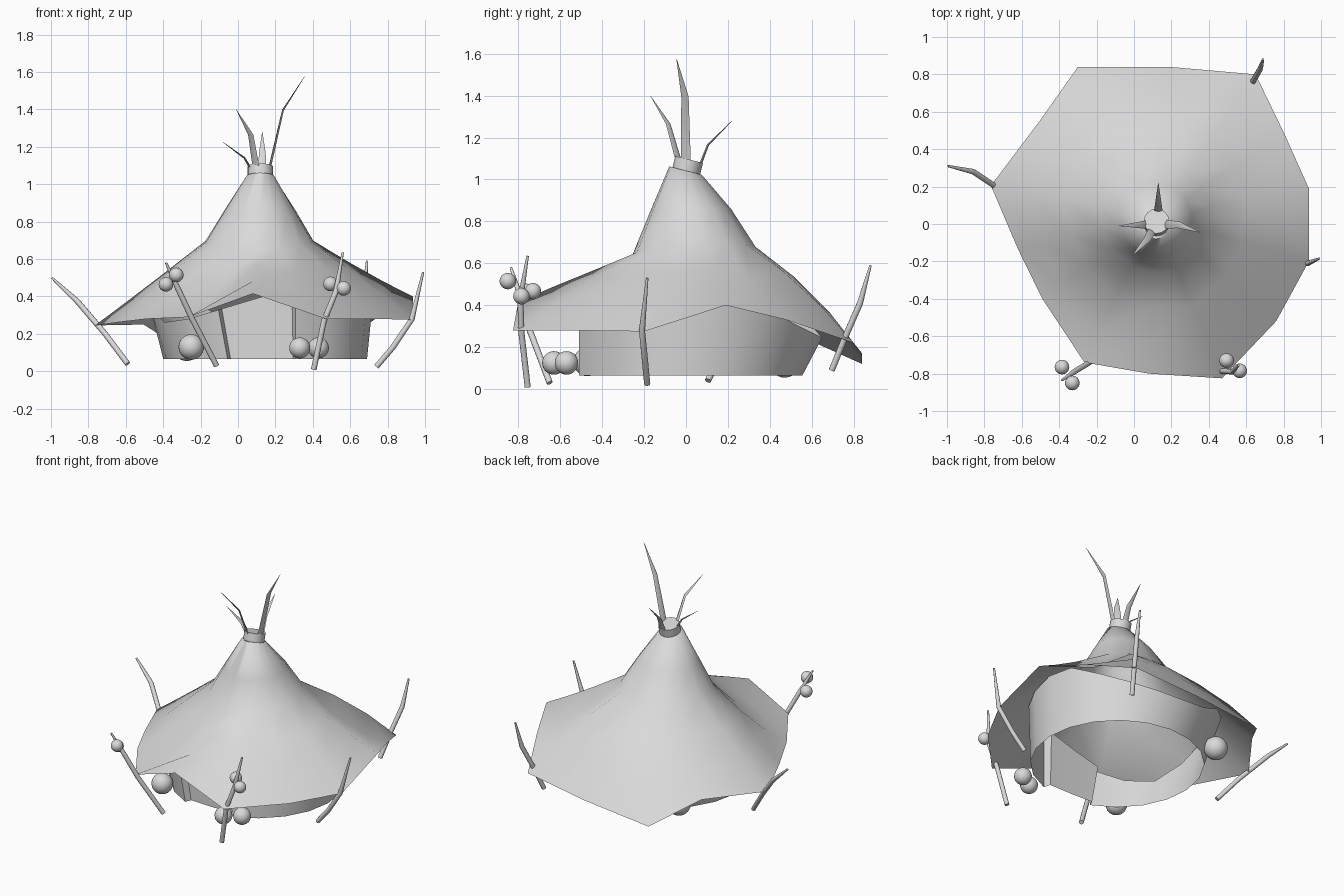
import bpy, bmesh
from math import sin, cos, atan2, radians
from mathutils import Vector
from mathutils.bvhtree import BVHTree

cube = bpy.data.objects.get("Cube")
if cube:
    bpy.data.objects.remove(cube, do_unlink=True)

# One plain grey for everything
grey = bpy.data.materials.new("plain_grey")
grey.use_nodes = True
colour = (0.7, 0.7, 0.7, 1)
grey.diffuse_color = colour
grey.node_tree.nodes["Principled BSDF"].inputs["Base Color"].default_value = colour


def finish(name, bm, angle=40):
    bmesh.ops.recalc_face_normals(bm, faces=bm.faces)
    mesh = bpy.data.meshes.new(name)
    bm.to_mesh(mesh)
    bm.free()
    mesh.materials.append(grey)
    obj = bpy.data.objects.new(name, mesh)
    bpy.context.collection.objects.link(obj)
    bpy.ops.object.select_all(action='DESELECT')
    obj.select_set(True)
    bpy.context.view_layer.objects.active = obj
    bpy.ops.object.shade_smooth_by_angle(angle=radians(angle))
    return obj


def loft(rings, cap_start=False, cap_end=False):
    """Join closed rings of points with quads."""
    bm = bmesh.new()
    loops = [[bm.verts.new(p) for p in ring] for ring in rings]
    n = len(loops[0])
    for low, high in zip(loops, loops[1:]):
        for i in range(n):
            j = (i + 1) % n
            bm.faces.new((low[i], low[j], high[j], high[i]))
    if cap_start:
        bm.faces.new(loops[0])
    if cap_end:
        bm.faces.new(loops[-1])
    return bm


def rod(name, path, halves, side, sides):
    """Sweep an elliptical section (half width, half depth) along a path."""
    pts = [Vector(p) for p in path]
    rings = []
    for i, p in enumerate(pts):
        along = (pts[min(i + 1, len(pts) - 1)] - pts[max(i - 1, 0)]).normalized()
        u = (side - along * side.dot(along)).normalized()
        v = along.cross(u)
        w, d = halves[i]
        rings.append([p + u * w * cos(k * 6.2832 / sides) + v * d * sin(k * 6.2832 / sides)
                      for k in range(sides)])
    return finish(name, loft(rings, True, True), 60)


def ball(name, centre, radius):
    bm = bmesh.new()
    bmesh.ops.create_uvsphere(bm, u_segments=24, v_segments=14, radius=radius)
    bmesh.ops.translate(bm, verts=bm.verts, vec=centre)
    finish(name, bm)


# Canopy: uneven rim swept up through a shoulder to the tilted neck,
# with sagging cloth between the raised edges
rim = [Vector(p) for p in (
    (-.265, -.74, .29), (.08, -.80, .415), (.47, -.825, .28), (.76, -.52, .28),
    (.935, -.20, .275), (.935, .19, .40), (.805, .48, .33), (.65, .80, .22),
    (.19, .84, .17), (-.30, .84, .12), (-.505, .55, .25), (-.765, .205, .245),
    (-.62, -.135, .265), (-.49, -.40, .28))]
sag = {0: .085, 5: .02, 6: .07, 10: .035, 11: .015, 13: .035}
outer, middle, shoulder, upper, neck = [], [], [], [], []
for i, p in enumerate(rim):
    a = atan2(p.y - .03, p.x - .115)
    c, s = cos(a), sin(a)
    sh = Vector((.115 + .293 * c, .038 + .295 * s, .655 + .02 * s + .04 * abs(c)))
    top = Vector((.12 + .075 * c, -.002 + .078 * s, 1.042 - .02 * s))
    lift = Vector((0, 0, .005 + .035 * max(0, s)))
    drop = lift - Vector((0, 0, sag.get(i, 0)))
    outer.append(p.lerp(sh, .3) + drop)
    middle.append(p.lerp(sh, .65) + drop)
    shoulder.append(sh)
    upper.append(sh.lerp(top, .45) + lift * .6)
    neck.append(top)
canopy_mesh = loft([rim, outer, middle, shoulder, upper, neck], cap_end=True)
canopy_tree = BVHTree.FromBMesh(canopy_mesh)
finish("canopy", canopy_mesh, 80)

# Wall: flared ring with a recessed doorway, kept just under the canopy
start, end, steps = -72.4, 248.4, 18
arc = [(radians(start + (end - start) * i / steps), 1) for i in range(steps + 1)]
doorway = [(arc[-1][0], .92), (radians(-93), .87), (arc[0][0], .91)]
base, head = [], []
for a, k in arc + doorway:
    base.append(Vector((.145 + .545 * k * cos(a), .01 + .545 * k * sin(a), .065)))
    t = Vector((.12 + .61 * k * cos(a), .055 + .595 * k * sin(a), .1))
    hit = canopy_tree.ray_cast(t, Vector((0, 0, 1)))[0]
    front_top = .36 + .3 * t.x + .6 * max(0, t.y + .3)
    back_top = .57 - .5 * t.y + .3 * max(0, -t.x)
    t.z = min(hit.z - .012, front_top, back_top)
    head.append(t)
finish("wall", loft([base, head]), 35)

# Collar on the neck
bm = bmesh.new()
bmesh.ops.create_cone(bm, cap_ends=True, segments=16, radius1=.068, radius2=.068, depth=.06)
collar = finish("collar", bm)
collar.location = (.12, .008, 1.066)
collar.rotation_euler.x = radians(-14)

# Bent blades sprouting from the collar
blades = {
    "blade_right": [(.075, 0, 1.07), (.035, -.005, 1.14), (-.08, -.01, 1.225)],
    "blade_front": [(.1, -.03, 1.07), (.068, -.085, 1.265), (-.01, -.17, 1.4)],
    "blade_left": [(.165, 0, 1.07), (.24, -.005, 1.395), (.355, -.045, 1.575)],
    "blade_back": [(.13, .06, 1.05), (.13, .105, 1.165), (.13, .22, 1.28)],
}
for name, path in blades.items():
    bend = Vector(path[2]) - Vector(path[0])
    across = Vector((-bend.y, bend.x, 0)).normalized()
    rod(name, path, [(.024, .007), (.018, .005), (.001, .001)], across, 4)

# Crooked poles holding the rim corners
poles = {
    "pole_front_right": [(-.115, -.65, .03), (-.245, -.745, .28), (-.32, -.79, .44), (-.385, -.835, .58)],
    "pole_front_left": [(.405, -.755, .01), (.46, -.785, .27), (.525, -.79, .43), (.56, -.755, .635)],
    "pole_left": [(.74, -.185, .025), (.83, -.195, .13), (.93, -.21, .28), (.99, -.185, .53)],
    "pole_back_left": [(.6, .695, .09), (.635, .76, .25), (.675, .83, .41), (.69, .88, .59)],
    "pole_right": [(-.59, .105, .04), (-.71, .18, .2), (-.86, .28, .375), (-.995, .31, .5)],
}
for name, path in poles.items():
    rod(name, path, [(.015, .015)] * 3 + [(.006, .006)], Vector((.3, 1, .1)), 10)

# Small balls hanging on the front poles
for i, c in enumerate([(-.385, -.765, .465), (-.33, -.85, .515),
                       (.495, -.73, .467), (.565, -.785, .443)]):
    ball(f"pole_ball_{i + 1}", c, .039)

# Larger balls on the ground around the wall
for i, (c, r) in enumerate([((-.25, -.47, .13), .068), ((.33, -.63, .125), .056),
                            ((.43, -.57, .125), .056), ((-.275, .47, .13), .075)]):
    ball(f"ground_ball_{i + 1}", c, r)
